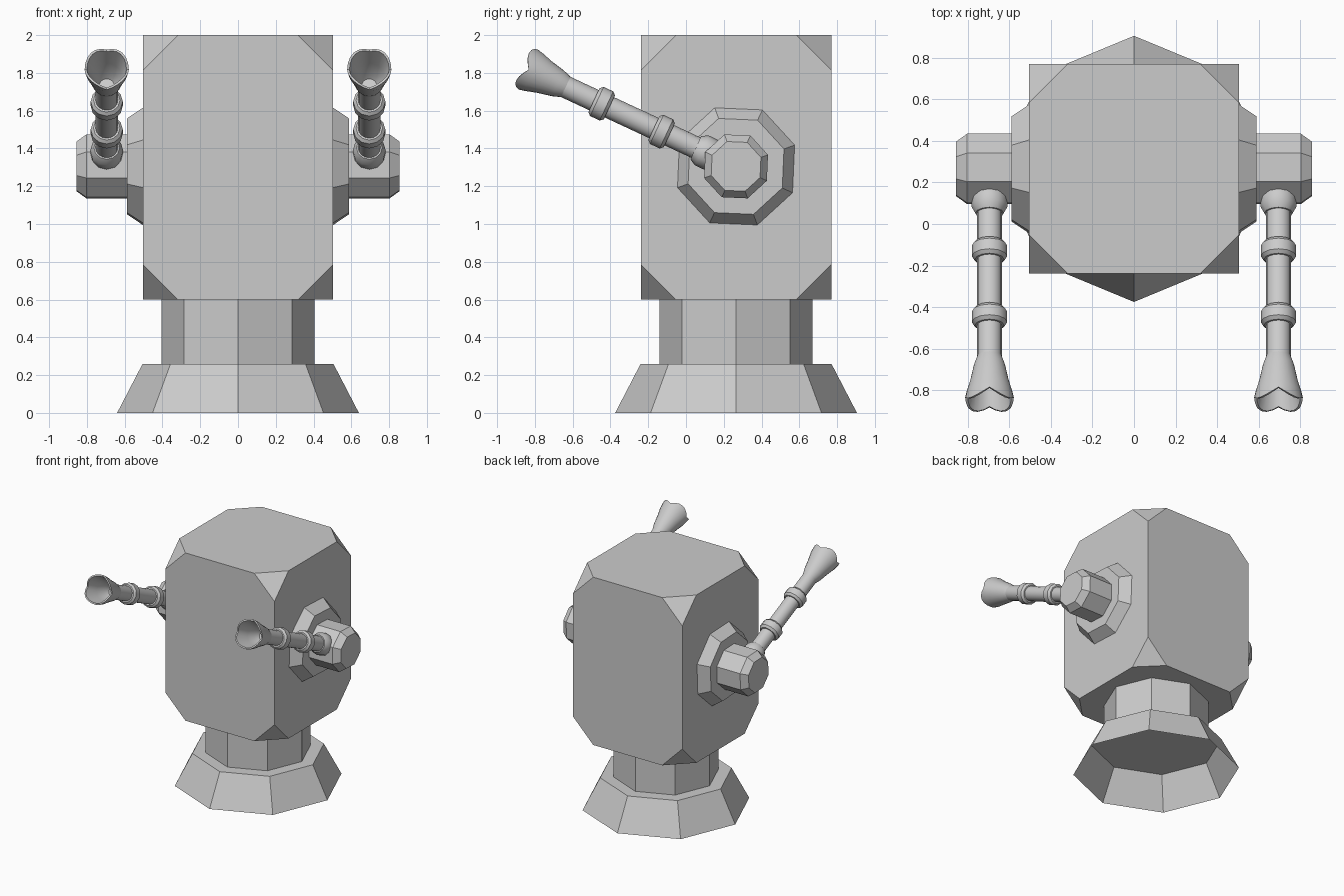
import bpy, bmesh, math
from mathutils import Vector

if "Cube" in bpy.data.objects:
    bpy.data.objects.remove(bpy.data.objects["Cube"])

X, Y, Z = Vector((1, 0, 0)), Vector((0, 1, 0)), Vector((0, 0, 1))
CY = 0.265                       # body axis in y
PIVOT = Vector((0, CY, 1.305))   # shoulder axis


def finish(name, bm, mirror=False, smooth=False):
    bmesh.ops.recalc_face_normals(bm, faces=bm.faces)
    mesh = bpy.data.meshes.new(name)
    bm.to_mesh(mesh)
    bm.free()
    ob = bpy.data.objects.new(name, mesh)
    bpy.context.collection.objects.link(ob)
    if smooth:
        bpy.ops.object.select_all(action='DESELECT')
        ob.select_set(True)
        bpy.context.view_layer.objects.active = ob
        bpy.ops.object.shade_smooth_by_angle(angle=math.radians(34))
    if mirror:
        ob.modifiers.new("mirror", 'MIRROR').use_axis[0] = True
    return ob


def lathe(name, profile, origin, u, v, axis, sides=8, phase=0.0,
          caps=(True, True), **kw):
    """Sweep (radius, height, scallop) points round an axis."""
    bm = bmesh.new()
    rings = []
    for r, h, *scallop in profile:
        ring = []
        for i in range(sides):
            a = math.radians(phase) + math.tau * i / sides
            lift = scallop[0] * abs(math.sin(2 * a)) if scallop else 0
            ring.append(bm.verts.new(origin + axis * (h + lift)
                                     + r * (math.cos(a) * u + math.sin(a) * v)))
        rings.append(ring)
    for a, b in zip(rings, rings[1:]):
        for i in range(sides):
            j = (i + 1) % sides
            bm.faces.new((a[i], a[j], b[j], b[i]))
    if caps[0]:
        bm.faces.new(rings[0])
    if caps[1]:
        bm.faces.new(rings[-1])
    return finish(name, bm, **kw)


# Body: box with cut-off corners
bm = bmesh.new()
bmesh.ops.create_cube(bm, size=1)
for vert in bm.verts:
    vert.co = Vector((vert.co.x * 1.008, CY + vert.co.y * 1.008, 1.3 + vert.co.z * 1.4))
bmesh.ops.bevel(bm, geom=bm.verts[:], offset=0.186, segments=1, affect='VERTICES')
finish("body", bm)

# Neck and hollow flared base
foot = Vector((0, CY, 0))
lathe("neck", [(0.404, 0.26), (0.404, 0.6)], foot, X, Y, Z)
lathe("base", [(0.64, 0), (0.505, 0.26), (0.404, 0.26)], foot, X, Y, Z, caps=(False, False))

# Shoulder plates and knobs
lathe("shoulder_plate", [(0.33, 0.504), (0.27, 0.588)], PIVOT, Y, Z, X, phase=20, mirror=True)
lathe("shoulder_knob", [(0.18, 0.588), (0.18, 0.803), (0.14, 0.855)], PIVOT, Y, Z, X,
      phase=20, mirror=True)

# Arms: tube, rings and scalloped bell, tilted upwards to the front
tilt = math.radians(25)
arm_axis = Vector((0, -math.cos(tilt), math.sin(tilt)))
arm_up = Vector((0, math.sin(tilt), math.cos(tilt)))
arm = (PIVOT + 0.695 * X, X, arm_up, arm_axis)

lathe("arm_tube", [(0.059, 0.1), (0.059, 1.0)], *arm, sides=16, caps=(True, False),
      mirror=True, smooth=True)
lathe("arm_collar", [(0.06, 0.08), (0.087, 0.15), (0.087, 0.2), (0.068, 0.235)], *arm,
      sides=12, mirror=True, smooth=True)
for n, s in enumerate((0.435, 0.785)):
    lathe(f"arm_ring_{n + 1}",
          [(0.07, s - 0.045), (0.085, s - 0.028), (0.085, s + 0.028), (0.07, s + 0.045)],
          *arm, sides=12, mirror=True, smooth=True)
lathe("arm_bell",
      [(0.059, 0.995), (0.075, 1.04), (0.092, 1.12), (0.11, 1.18, 0.01), (0.117, 1.212, 0.035),
       (0.105, 1.212, 0.035), (0.08, 1.12), (0.062, 1.05), (0.04, 1.01)],
      *arm, sides=24, caps=(False, True), mirror=True, smooth=True)
